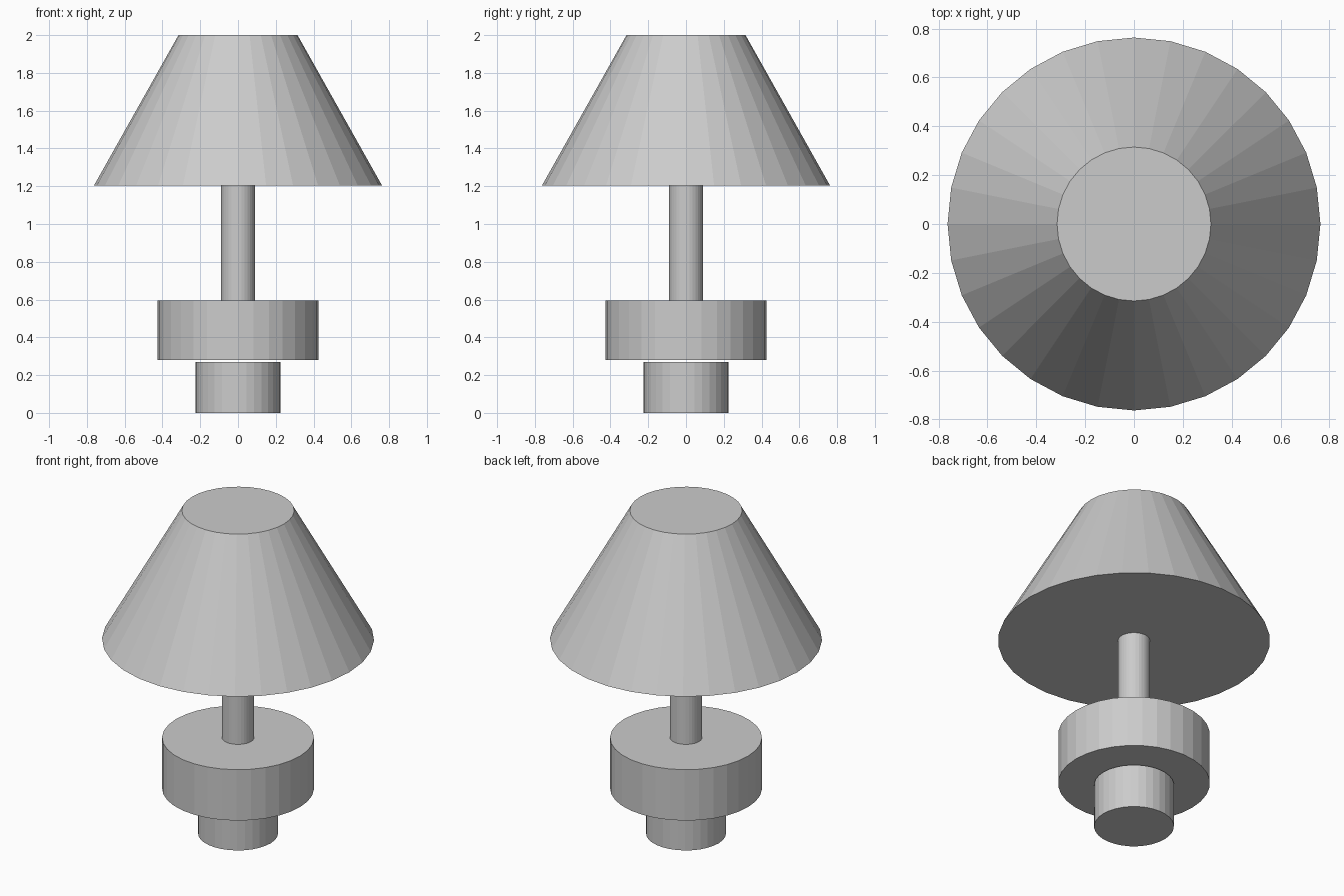
import bpy

if "Cube" in bpy.data.objects:
    bpy.data.objects.remove(bpy.data.objects["Cube"])


def drum(name, r_bottom, r_top, z0, z1):
    """Flat-shaded 32-sided capped cylinder or cone between two heights."""
    bpy.ops.mesh.primitive_cone_add(
        vertices=32, radius1=r_bottom, radius2=r_top, depth=z1 - z0,
        end_fill_type='NGON', location=(0, 0, (z0 + z1) / 2))
    bpy.context.object.name = name


# Foot, with a hairline gap below the wide body
drum("foot", 0.224, 0.224, 0.0, 0.269)
drum("body", 0.426, 0.426, 0.279, 0.594)

# Stem from the body to the underside of the shade
drum("stem", 0.09, 0.09, 0.594, 1.203)

# Closed tapered shade
drum("shade", 0.763, 0.315, 1.203, 2.0)
